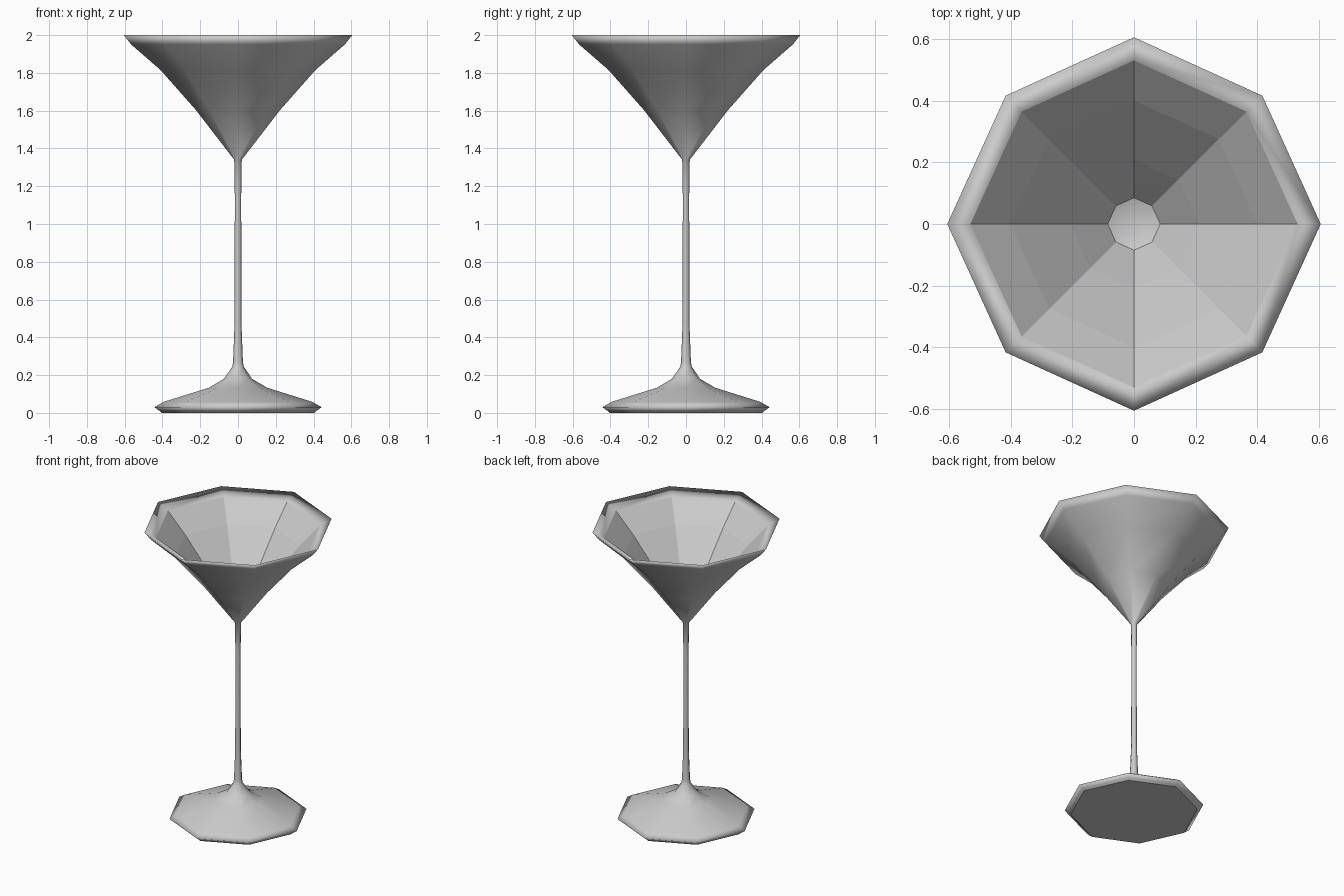
import bpy, bmesh, math

if "Cube" in bpy.data.objects:
    bpy.data.objects.remove(bpy.data.objects["Cube"])

SIDES = 8


def lathe(name, profile, smooth):
    """Eight-sided lathe of (radius, z) points; smooth(band index) sets shading."""
    bm = bmesh.new()
    rings = []
    for r, z in profile:
        if r == 0:
            rings.append([bm.verts.new((0, 0, z))] * SIDES)
            continue
        ring = []
        for i in range(SIDES):
            a = 2 * math.pi * i / SIDES
            k = r * (0.972 if i % 2 else 1.0)  # diagonal corners sit slightly in
            ring.append(bm.verts.new((k * math.cos(a), k * math.sin(a), z)))
        rings.append(ring)
    for band, (lo, hi) in enumerate(zip(rings, rings[1:])):
        for i in range(SIDES):
            j = (i + 1) % SIDES
            corners = list(dict.fromkeys((lo[i], lo[j], hi[j], hi[i])))
            bm.faces.new(corners).smooth = smooth(band)
    mesh = bpy.data.meshes.new(name)
    bm.to_mesh(mesh)
    bm.free()
    obj = bpy.data.objects.new(name, mesh)
    bpy.context.collection.objects.link(obj)
    return obj


# Foot: flat underside, rounded edge, flared top
foot = [(0, 0), (0.405, 0), (0.415, 0.01), (0.443, 0.03), (0.395, 0.058),
        (0.155, 0.133), (0.075, 0.18), (0.03, 0.245)]
# Thin stem
stem = [(0.026, 0.27), (0.018, 0.48), (0.017, 1.15), (0.02, 1.34)]
# Bowl outside and bevelled rim
bowl = [(0.22, 1.6), (0.41, 1.815), (0.565, 1.95), (0.605, 2.0)]
# Bowl inside: faceted wall, smooth well at the bottom
inside = [(0.53, 1.96), (0.40, 1.832), (0.208, 1.61), (0.14, 1.525),
          (0.085, 1.455), (0, 1.425)]

profile = foot + stem + bowl + inside
first_inner = len(foot) + len(stem) + len(bowl)
lathe("cocktail_glass", profile,
      lambda b: b > 0 and not first_inner <= b < len(profile) - 2)
